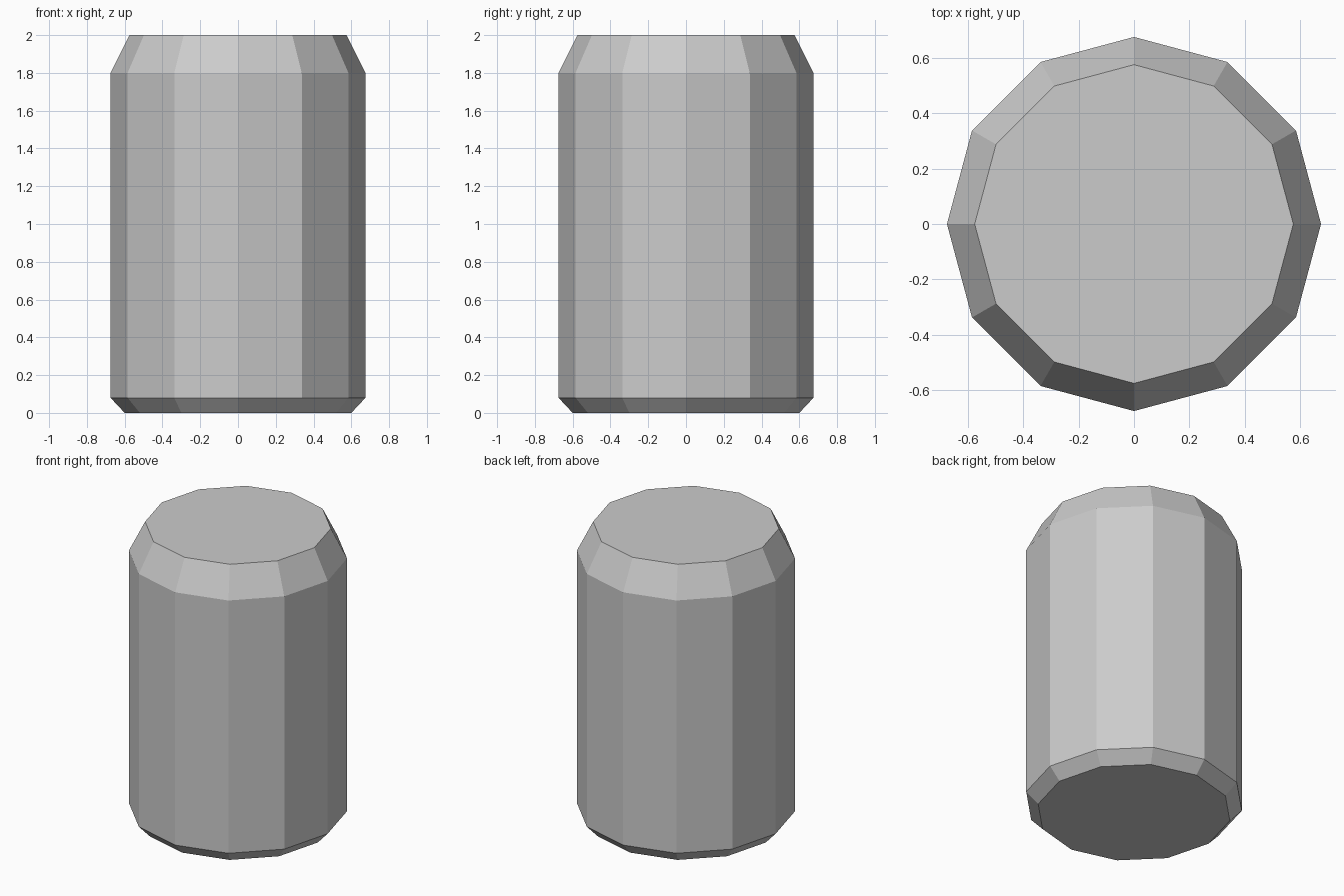
import bpy
import bmesh
from math import cos, sin, tau

if "Cube" in bpy.data.objects:
    bpy.data.objects.remove(bpy.data.objects["Cube"])

SIDES = 12
# (radius, height) from the base rim up to the lid
PROFILE = [(0.60, 0.0), (0.675, 0.08), (0.675, 1.80), (0.575, 2.0)]

grey = bpy.data.materials.new("light grey metal")
grey.diffuse_color = (0.6, 0.6, 0.6, 1.0)
grey.use_nodes = True
grey.node_tree.nodes["Principled BSDF"].inputs["Base Color"].default_value = grey.diffuse_color

# Can body: stacked rings joined by flat sides, capped at both ends
bm = bmesh.new()
rings = [[bm.verts.new((r * cos(tau * i / SIDES), r * sin(tau * i / SIDES), z))
          for i in range(SIDES)] for r, z in PROFILE]
for low, high in zip(rings, rings[1:]):
    for i in range(SIDES):
        j = (i + 1) % SIDES
        bm.faces.new((low[i], low[j], high[j], high[i]))
bm.faces.new(rings[0][::-1])
bm.faces.new(rings[-1])

mesh = bpy.data.meshes.new("can_body")
bm.to_mesh(mesh)
bm.free()
mesh.materials.append(grey)
can = bpy.data.objects.new("can_body", mesh)
bpy.context.collection.objects.link(can)
